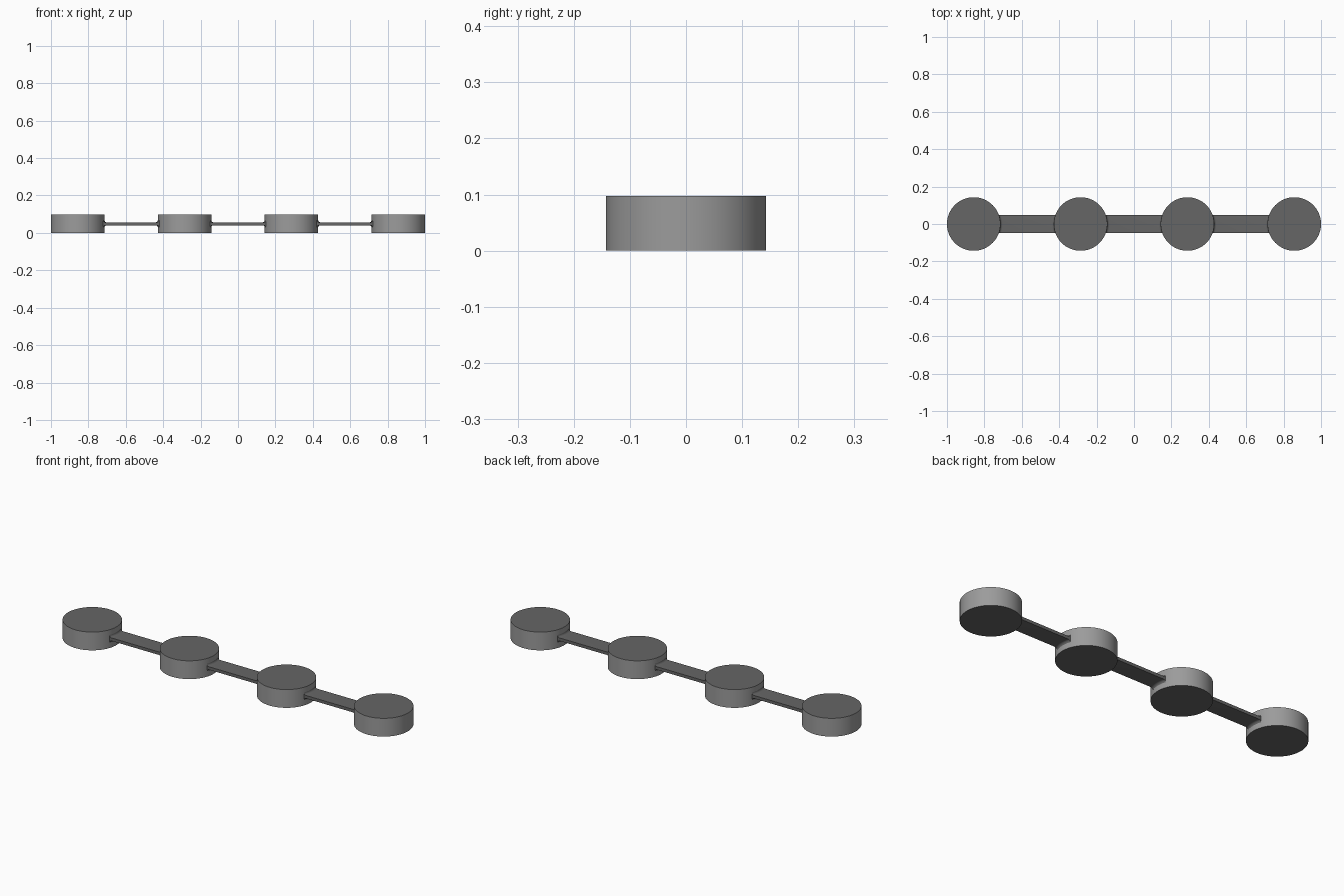
import bpy, bmesh, math

if "Cube" in bpy.data.objects:
    bpy.data.objects.remove(bpy.data.objects["Cube"])

RADIUS, HEIGHT = 0.143, 0.097
SPACING = 0.5714
LINK_HALF_WIDTH, LINK_HALF_THICK, FILLET = 0.047, 0.008, 0.012


def make_material(name, value):
    mat = bpy.data.materials.new(name)
    mat.use_nodes = True
    colour = (value, value, value, 1)
    mat.diffuse_color = colour
    mat.node_tree.nodes["Principled BSDF"].inputs["Base Color"].default_value = colour
    return mat


light_grey = make_material("light grey", 0.33)
dark_grey = make_material("dark grey", 0.133)


def make_object(name, bm, materials):
    bmesh.ops.recalc_face_normals(bm, faces=bm.faces)
    mesh = bpy.data.meshes.new(name)
    bm.to_mesh(mesh)
    bm.free()
    for mat in materials:
        mesh.materials.append(mat)
    obj = bpy.data.objects.new(name, mesh)
    bpy.context.collection.objects.link(obj)
    bpy.ops.object.select_all(action="DESELECT")
    obj.select_set(True)
    bpy.context.view_layer.objects.active = obj
    bpy.ops.object.shade_smooth_by_angle(angle=math.radians(35))
    return obj


# Round disc: light rim, dark caps
def make_disc(name, x):
    bm = bmesh.new()
    bmesh.ops.create_cone(bm, cap_ends=True, segments=96, radius1=RADIUS,
                          radius2=RADIUS, depth=HEIGHT)
    bm.normal_update()
    for face in bm.faces:
        face.material_index = 1 if abs(face.normal.z) > 0.5 else 0
    obj = make_object(name, bm, [light_grey, dark_grey])
    obj.location = (x, 0, HEIGHT / 2)


# Flat link: ends curve around the discs and flare into them with a fillet
def make_link(name, x):
    steps, rows = 6, 12
    profile = [(RADIUS - 0.004, LINK_HALF_THICK + FILLET)]
    for i in range(steps + 1):
        a = math.pi / 2 * i / steps
        profile.append((RADIUS + FILLET * (1 - math.cos(a)),
                        LINK_HALF_THICK + FILLET * (1 - math.sin(a))))
    stations = [(-1, r, h) for r, h in profile] + [(1, r, h) for r, h in reversed(profile)]

    bm = bmesh.new()
    layers = []
    for side in (-1, 1):
        grid = []
        for end, r, h in stations:
            row = []
            for j in range(rows + 1):
                y = LINK_HALF_WIDTH * (2 * j / rows - 1)
                px = end * (SPACING / 2 - math.sqrt(r * r - y * y))
                row.append(bm.verts.new((px, y, side * h)))
            grid.append(row)
        layers.append(grid)
        for a, b in zip(grid, grid[1:]):
            for j in range(rows):
                bm.faces.new((a[j], b[j], b[j + 1], a[j + 1]))
    low, high = layers
    # Long side walls
    for j in (0, rows):
        for i in range(len(stations) - 1):
            bm.faces.new((low[i][j], low[i + 1][j], high[i + 1][j], high[i][j]))
    # Hidden ends inside the discs
    for i in (0, -1):
        for j in range(rows):
            bm.faces.new((low[i][j], low[i][j + 1], high[i][j + 1], high[i][j]))
    obj = make_object(name, bm, [dark_grey])
    obj.location = (x, 0, HEIGHT / 2)


for n in range(4):
    make_disc(f"disc_{n + 1}", (n - 1.5) * SPACING)
for n in range(3):
    make_link(f"link_{n + 1}", (n - 1) * SPACING)
